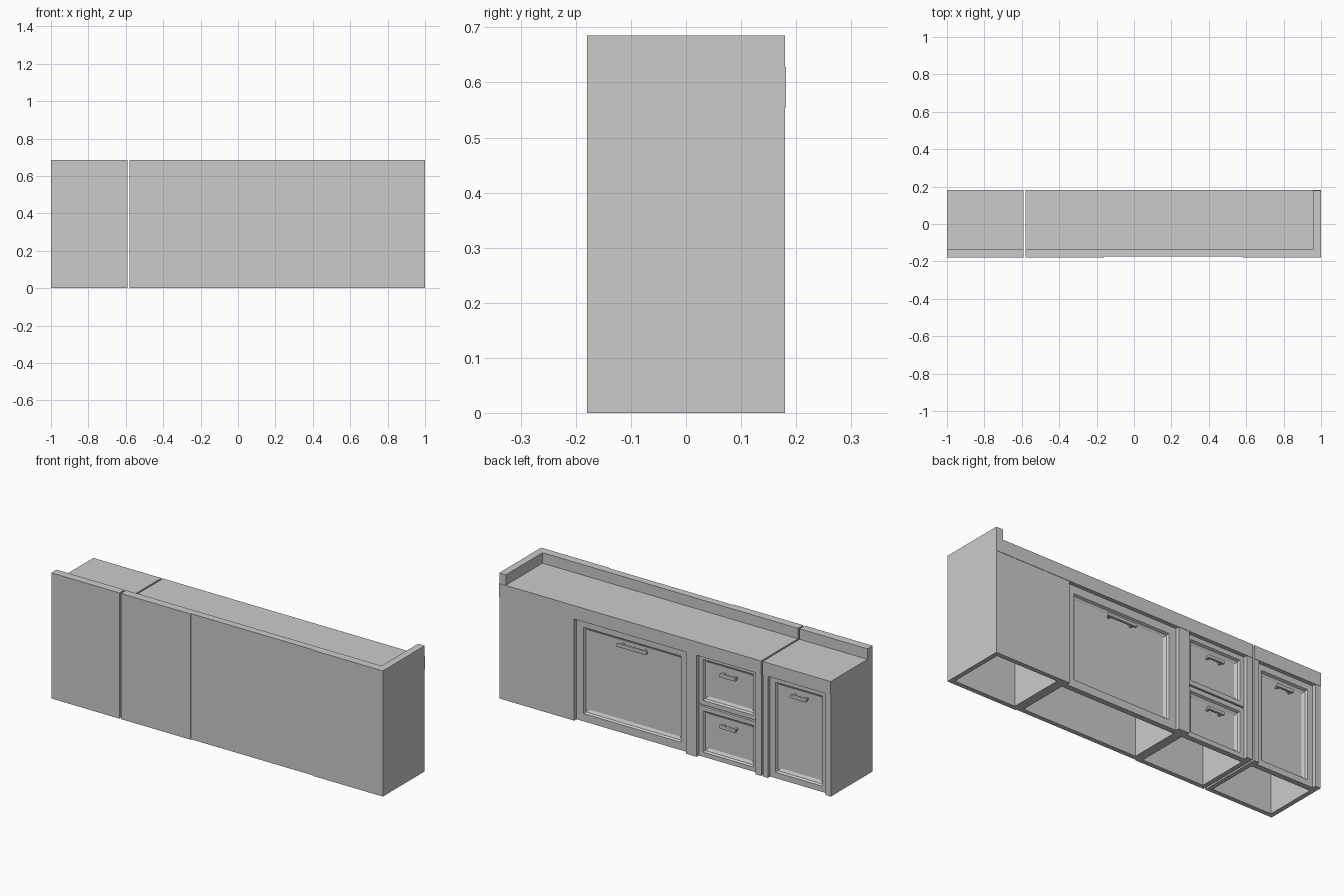
import bpy, bmesh

cube = bpy.data.objects.get("Cube")
if cube:
    bpy.data.objects.remove(cube, do_unlink=True)

grey = bpy.data.materials.new("cabinet grey")
grey.use_nodes = True
COLOUR = (0.6, 0.6, 0.6, 1)
grey.diffuse_color = COLOUR
grey.node_tree.nodes["Principled BSDF"].inputs["Base Color"].default_value = COLOUR

FRONT, FACE, DOOR = -0.18, 0.18, 0.16   # wall plane, cabinet face, recessed door face
TOP, SPLASH, HEAD = 0.628, 0.685, 0.555
WALL = 0.025


def finish(name, bm):
    mesh = bpy.data.meshes.new(name)
    bmesh.ops.recalc_face_normals(bm, faces=bm.faces)
    bm.to_mesh(mesh)
    bm.free()
    mesh.materials.append(grey)
    obj = bpy.data.objects.new(name, mesh)
    bpy.context.collection.objects.link(obj)
    return obj


def box_mesh(x, y, z):
    bm = bmesh.new()
    bmesh.ops.create_cube(bm, size=1)
    for v in bm.verts:
        v.co = [r[0] if c < 0 else r[1] for c, r in zip(v.co, (x, y, z))]
    return bm


def box(name, x, y, z, bevel=0):
    obj = finish(name, box_mesh(x, y, z))
    if bevel:
        mod = obj.modifiers.new("bevel", "BEVEL")
        mod.width, mod.segments = bevel, 2
    return obj


def panel_front(name, x, z, margin, grip):
    """Door or drawer front with a sunken sloping panel and a bar handle."""
    bm = box_mesh(x, (DOOR - 0.03, DOOR), z)
    face = max(bm.faces, key=lambda f: f.calc_center_median().y)
    bmesh.ops.inset_region(bm, faces=[face], thickness=margin)
    bmesh.ops.inset_region(bm, faces=[face], thickness=0.008, depth=-0.012)
    bmesh.ops.inset_region(bm, faces=[face], thickness=0.02, depth=-0.008)
    finish(name, bm)
    # handle bar on two short stems
    cx, cz = sum(x) / 2, z[1] - 0.08
    box(name + "_handle", (cx - grip, cx + grip), (DOOR - 0.003, DOOR + 0.012),
        (cz - 0.009, cz + 0.009), 0.004)
    for side in (-1, 1):
        sx = cx + side * grip * 0.75
        box(name + "_handle_stem", (sx - 0.006, sx + 0.006), (DOOR - 0.022, DOOR), (cz - 0.005, cz + 0.005))


# cabinet bodies, open underneath: name, x range, wall plane
bays = (("corner", (0.58, 1.0), FRONT), ("wide", (-0.16, 0.58), FRONT + 0.005),
        ("drawer", (-0.58, -0.16), FRONT), ("end", (-1.0, -0.59), FRONT))
for name, (x0, x1), y0 in bays:
    box(name + "_rear_wall", (x0, x1), (y0, y0 + WALL), (0, SPLASH))
    box(name + "_worktop", (x0, x1), (y0 + WALL, FACE + 0.002), (HEAD, TOP))
    box(name + "_splashback", (x0, x1), (y0 + WALL, -0.135), (TOP, SPLASH))
    for sx in (x0, x1 - WALL):
        box(name + "_side_wall", (sx, sx + WALL), (y0 + WALL, FACE), (0, HEAD))

# raised return at the left end, and the plain corner face
box("end_splashback", (0.96, 1.0), (-0.135, FACE), (TOP, SPLASH))
box("corner_panel", (0.605, 0.975), (FACE - WALL, FACE), (0, HEAD))

# upright posts that widen the side walls beside the fronts
for x0, x1 in ((0.548, 0.555), (-0.135, -0.125), (-0.19, -0.185), (-0.555, -0.545),
               (-0.62, -0.615), (-0.975, -0.968)):
    box("post", (x0, x1), (DOOR - 0.03, FACE), (0, HEAD))

# doors and drawers
panel_front("wide_door", (-0.125, 0.548), (0, HEAD), 0.06, 0.09)
panel_front("upper_drawer", (-0.545, -0.19), (0.283, HEAD), 0.035, 0.05)
panel_front("lower_drawer", (-0.545, -0.19), (0, 0.275), 0.035, 0.05)
panel_front("narrow_door", (-0.968, -0.62), (0, HEAD), 0.045, 0.05)
